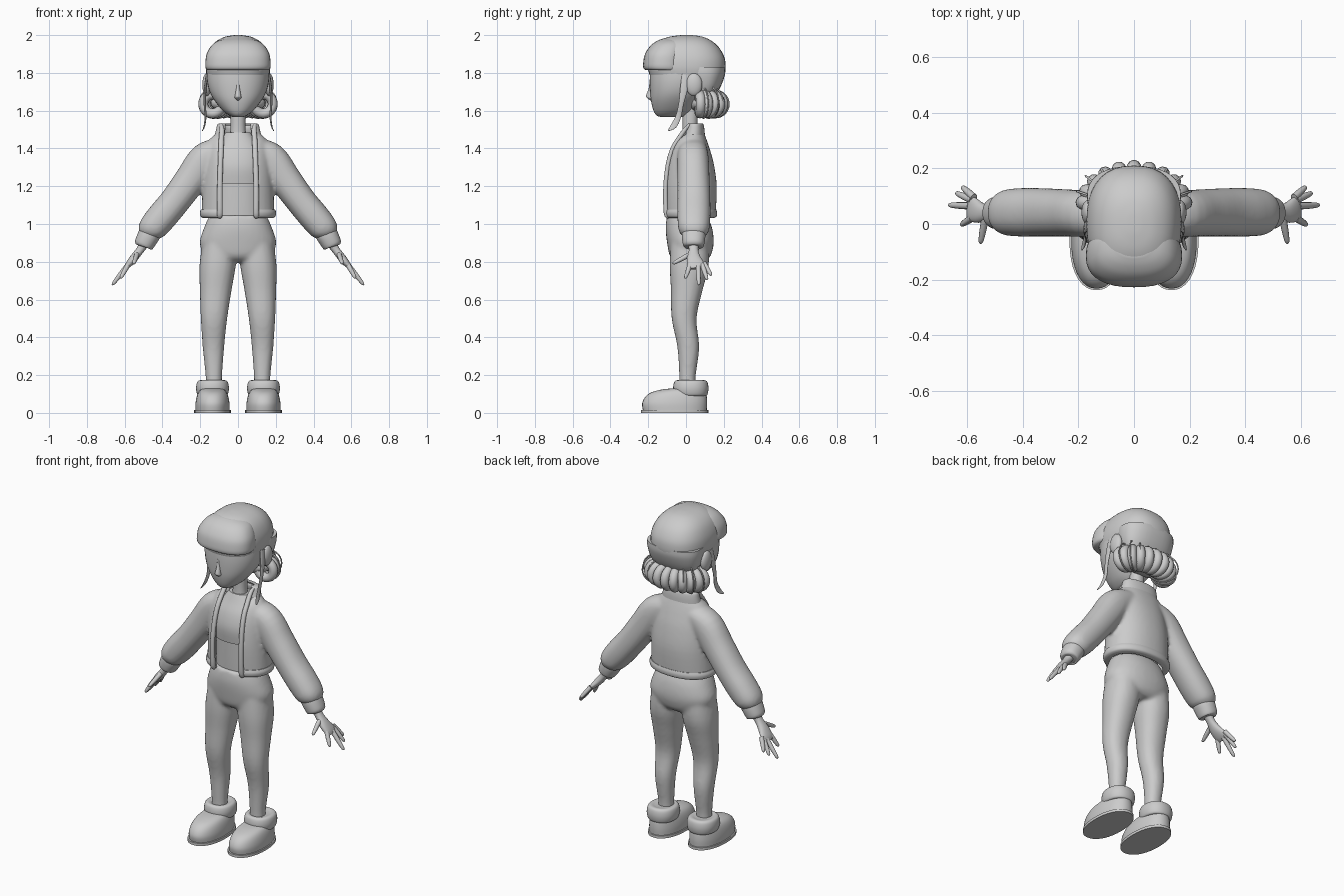
import bpy, bmesh
from math import sin, cos, pi, asin, radians
from mathutils import Vector

X, Y = Vector((1, 0, 0)), Vector((0, 1, 0))


def finish(ob, angle=50):
    bpy.ops.object.select_all(action='DESELECT')
    ob.select_set(True)
    bpy.context.view_layer.objects.active = ob
    bpy.ops.object.shade_smooth_by_angle(angle=radians(angle))
    return ob


def V(z, rx, y0, y1, x=0):
    """Horizontal ring given by height, half width and depth range."""
    return (x, (y0 + y1) / 2, z, rx, (y1 - y0) / 2)


def flip(rings):
    return [(-r[0],) + tuple(r[1:]) for r in rings]


def smooth_rings(rings, steps):
    """Catmull-Rom interpolation between the given rings."""
    out, m = [], len(rings) - 1
    for i in range(m):
        p = [Vector(rings[max(0, min(m, i + k))]) for k in (-1, 0, 1, 2)]
        for s in range(steps):
            t = s / steps
            out.append(0.5 * (2 * p[1] + (p[2] - p[0]) * t
                       + (2 * p[0] - 5 * p[1] + 4 * p[2] - p[3]) * t * t
                       + (3 * p[1] - p[0] - 3 * p[2] + p[3]) * t ** 3))
    return out + [Vector(rings[-1])]


def section(ra, rb, n, e, gap, thick=0.024):
    """Rounded closed outline, or a thick C open at the front when gap is set."""
    def pt(t, a, b):
        c, s = cos(t), sin(t)
        return (a * abs(c) ** (2 / e) * (1 if c > 0 else -1),
                b * abs(s) ** (2 / e) * (1 if s > 0 else -1))
    if not gap:
        return [pt(2 * pi * k / n, ra, rb) for k in range(n)]
    g = asin(min(0.95, gap / ra) ** (e / 2))
    ts = [-pi / 2 + g + (2 * pi - 2 * g) * k / (n - 1) for k in range(n)]
    return ([pt(t, ra, rb) for t in ts]
            + [pt(t, ra - thick, rb - thick) for t in reversed(ts)])


def loft(name, *parts, flat=True, n=36, e=2.2, gap=0, steps=4, fuse=0):
    bm = bmesh.new()
    for part in parts:
        # a trailing True on a part means its rings stay perpendicular to the path
        bent = not flat or isinstance(part, tuple)
        rs = smooth_rings(part[0] if isinstance(part, tuple) else part, steps)
        open_gap = 0 if bent else gap
        loops = []
        for i, r in enumerate(rs):
            a, b = X, Y
            if bent:
                t = Vector(rs[min(i + 1, len(rs) - 1)][:3]) - Vector(rs[max(i - 1, 0)][:3])
                a = Y.cross(t).normalized()
                b = t.normalized().cross(a)
            c = Vector(r[:3])
            loops.append([bm.verts.new(c + a * u + b * v)
                          for u, v in section(r[3], r[4], n, e, open_gap)])
        for p, q in zip(loops, loops[1:]):
            m = len(p)
            for k in range(m):
                bm.faces.new((p[k], p[(k + 1) % m], q[(k + 1) % m], q[k]))
        bm.faces.new(loops[0][::-1])
        bm.faces.new(loops[-1])
    bmesh.ops.recalc_face_normals(bm, faces=bm.faces)
    me = bpy.data.meshes.new(name)
    bm.to_mesh(me)
    bm.free()
    ob = bpy.data.objects.new(name, me)
    bpy.context.collection.objects.link(ob)
    finish(ob)
    if fuse:
        mod = ob.modifiers.new("fuse", 'REMESH')
        mod.mode, mod.voxel_size, mod.use_smooth_shade = 'VOXEL', fuse, True
        sm = ob.modifiers.new("soften", 'SMOOTH')
        sm.factor, sm.iterations = 0.5, 6
    return ob


def pair(name, rings, **kw):
    return loft(name, rings, flip(rings), **kw)


def ball(name, loc, scale):
    bpy.ops.mesh.primitive_uv_sphere_add(segments=32, ring_count=16, radius=1, location=loc)
    ob = bpy.context.object
    ob.name, ob.scale = name, scale
    return finish(ob)


def hair_ring(name, deg, major, minor, z):
    t = radians(deg)
    bpy.ops.mesh.primitive_torus_add(
        major_segments=28, minor_segments=10, major_radius=major, minor_radius=minor,
        location=(0.135 * sin(t), 0.065 + 0.09 * cos(t), z), rotation=(pi / 2, 0, pi / 2 - t))
    bpy.context.object.name = name
    finish(bpy.context.object)


# boots: soles, feet and puffy cuffs
bx = 0.135
pair("boot_soles", [V(0, .097, -.238, .118, bx), V(.016, .097, -.238, .118, bx)], steps=1)
pair("boot_feet", [V(.014, .09, -.228, .11, bx), V(.05, .09, -.232, .112, bx),
                   V(.085, .084, -.215, .11, bx), V(.11, .074, -.18, .105, bx),
                   V(.125, .06, -.12, .1, bx), V(.13, .04, -.06, .08, bx)])
pair("boot_cuffs", [V(.09, .066, -.05, .1, bx), V(.096, .08, -.06, .113, bx),
                    V(.13, .087, -.068, .119, bx), V(.163, .081, -.062, .113, bx),
                    V(.173, .065, -.048, .098, bx), V(.168, .045, -.03, .075, bx)])

# trousers fused from hips and two legs
leg = [V(.14, .044, -.036, .05, .128), V(.2, .044, -.036, .052, .128),
       V(.35, .057, -.046, .07, .13), V(.5, .07, -.076, .056, .127),
       V(.65, .084, -.08, .088, .118), V(.78, .096, -.086, .12, .108),
       V(.92, .09, -.08, .12, .095)]
hips = [V(.8, .13, -.05, .1), V(.83, .175, -.085, .13), V(.9, .203, -.1, .147),
        V(.98, .18, -.108, .138), V(1.045, .152, -.1, .112)]
loft("trousers", hips, leg, flip(leg), fuse=.011)

# torso, top and neck
loft("waist", [V(1.0, .14, -.08, .11), V(1.1, .135, -.083, .11), V(1.24, .14, -.085, .12)])
loft("top", [V(1.215, .15, -.094, .125), V(1.3, .15, -.1, .125), V(1.38, .135, -.08, .11),
             V(1.44, .1, -.048, .095), V(1.485, .065, -.025, .08)])
loft("neck", [V(1.44, .05, -.025, .07), V(1.5, .04, -.018, .06), V(1.62, .04, -.02, .065)])

# open jacket with sleeves
sleeve = [(.09, .035, 1.40, .06, .075), (.17, .037, 1.345, .088, .083),
          (.25, .04, 1.235, .085, .085), (.335, .042, 1.12, .08, .087),
          (.41, .042, 1.03, .08, .087), (.46, .041, .97, .072, .08), (.478, .04, .935, .05, .055)]
body = [V(1.05, .193, -.115, .157), V(1.2, .187, -.12, .163), V(1.32, .178, -.107, .147),
        V(1.4, .166, -.084, .125), V(1.45, .148, -.055, .108), V(1.485, .112, -.018, .095),
        V(1.525, .104, 0, .088)]
loft("jacket", body, (sleeve, True), (flip(sleeve), True), gap=.095, fuse=.01)
loft("jacket_hem", [V(1.032, .185, -.107, .15), V(1.04, .198, -.118, .162),
                    V(1.06, .202, -.122, .165), V(1.078, .196, -.117, .16)], gap=.095, n=48)
loft("jacket_collar", [V(1.47, .122, -.02, .1), V(1.5, .116, -.01, .098),
                       V(1.525, .11, -.003, .093), V(1.533, .1, .005, .086)], gap=.085, n=48)
pair("jacket_trim", [(.098, -.092, 1.035, .01, .008), (.096, -.105, 1.06, .015, .013),
                     (.096, -.108, 1.2, .014, .012), (.093, -.094, 1.32, .014, .012),
                     (.09, -.07, 1.4, .014, .012), (.088, -.04, 1.45, .014, .012),
                     (.085, -.005, 1.5, .013, .011), (.09, .02, 1.528, .008, .008)],
     flat=False, n=16)

# sleeve cuffs
pair("sleeve_cuffs", [(.462, .04, .96, .05, .055), (.467, .04, .95, .058, .062),
                      (.483, .04, .92, .056, .061), (.5, .04, .887, .05, .054),
                      (.503, .04, .88, .036, .04)], flat=False)

# hands
pair("palms", [(.49, .04, .905, .026, .03), (.52, .04, .86, .021, .025),
               (.555, .042, .815, .021, .038), (.583, .053, .782, .015, .045),
               (.597, .056, .765, .007, .038)], flat=False)
fingers = [((.582, .022, .785), (.622, -.004, .712)), ((.59, .045, .775), (.657, .032, .685)),
           ((.59, .065, .775), (.666, .068, .677)), ((.582, .086, .785), (.64, .112, .705)),
           ((.575, .095, .793), (.618, .134, .728)), ((.535, .022, .84), (.552, -.07, .79))]
for i, (p, q) in enumerate(fingers[j] for j in (0, 2, 3, 4, 5)):
    p, q = Vector(p), Vector(q)
    rings = [(*p.lerp(q, t), r, r) for t, r in
             ((0, .013), (.4, .0125), (.75, .0105), (.93, .008), (1, .003))]
    pair("thumbs" if i == 4 else f"fingers_{i + 1}", rings, flat=False, n=12, steps=2)

# face, nose and ears
loft("face", [V(1.566, .025, -.13, -.02), V(1.574, .045, -.155, .0), V(1.6, .08, -.172, .03),
              V(1.65, .122, -.185, .07), V(1.7, .15, -.19, .11), V(1.76, .164, -.192, .14),
              V(1.83, .165, -.19, .16)])
loft("nose", [V(1.655, .006, -.19, -.17), V(1.668, .018, -.207, -.17),
              V(1.68, .016, -.211, -.17), V(1.72, .01, -.197, -.17), V(1.76, .008, -.193, -.17)], n=16)
for s, side in ((-1, "left"), (1, "right")):
    ball(side + "_ear", (s * .165, .042, 1.738), (.024, .044, .06))

# hair: cap, back and fringe
loft("hair_cap", [V(1.79, .166, -.193, .205), V(1.83, .171, -.203, .21), V(1.88, .166, -.2, .204),
                  V(1.93, .147, -.183, .178), V(1.965, .118, -.15, .142),
                  V(1.988, .078, -.1, .098), V(1.998, .035, -.045, .05), V(2.0, .008, -.01, .012)], e=2.4)
loft("hair_back", [V(1.64, .1, .04, .12), V(1.68, .13, .03, .155), V(1.73, .155, .01, .185),
                   V(1.79, .168, -.01, .206), V(1.83, .168, -.01, .208)], e=2.4)
loft("fringe", [V(1.815, .163, -.214, .0), V(1.825, .171, -.225, .0), V(1.85, .173, -.227, .0),
                V(1.9, .166, -.217, .0), V(1.945, .14, -.187, .0), V(1.97, .105, -.152, -.01),
                V(1.982, .06, -.12, -.03)], e=2.4)

# side locks
pair("side_locks", [(.163, .0, 1.79, .008, .022), (.173, -.01, 1.72, .007, .021),
                    (.176, -.025, 1.64, .006, .014), (.172, -.04, 1.57, .005, .015),
                    (.178, -.065, 1.52, .004, .016), (.188, -.093, 1.495, .002, .004)],
     flat=False, n=14)

# low rolled hair around the nape, with loose loops
ball("hair_roll_core", (0, .11, 1.64), (.145, .095, .06))
for i in range(11):
    hair_ring(f"hair_roll_{i + 1}", -85 + 17 * i, .05, .026, 1.635)
for i, (deg, r, z) in enumerate(((52, .085, 1.645), (72, .08, 1.64), (35, .07, 1.65))):
    for s in (-1, 1):
        hair_ring(f"loose_loop_{i + 1}", s * deg, r, .004, z)
